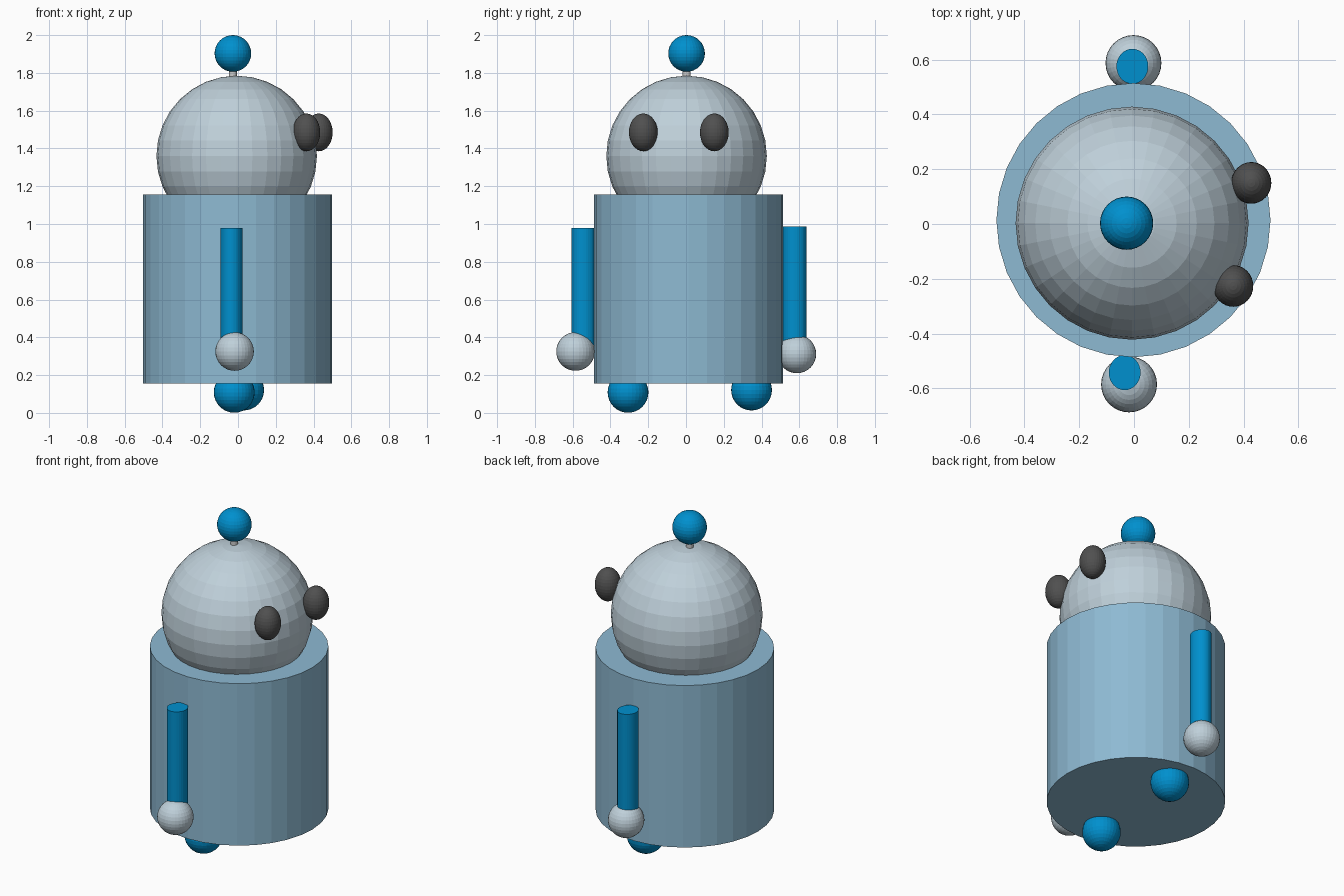
import bpy

if "Cube" in bpy.data.objects:
    bpy.data.objects.remove(bpy.data.objects["Cube"])


def material(name, color):
    m = bpy.data.materials.new(name)
    m.diffuse_color = (*color, 1)
    m.use_nodes = True
    m.node_tree.nodes["Principled BSDF"].inputs["Base Color"].default_value = m.diffuse_color
    return m


PALE = material("pale_blue", (0.27, 0.49, 0.65))
BLUE = material("bright_blue", (0.0, 0.28, 0.62))
SILVER = material("silver", (0.52, 0.63, 0.70))
DARK = material("dark_grey", (0.08, 0.08, 0.08))


def finish(name, mat, scale=(1, 1, 1)):
    ob = bpy.context.object
    ob.name = name
    ob.scale = scale
    if mat:
        ob.data.materials.append(mat)
    return ob


def ball(name, loc, radii, mat):
    bpy.ops.mesh.primitive_uv_sphere_add(segments=32, ring_count=16, radius=1, location=loc)
    return finish(name, mat, radii)


def tube(name, x, y, z0, z1, rx, ry, mat):
    bpy.ops.mesh.primitive_cylinder_add(vertices=32, radius=1, depth=1,
                                        location=(x, y, (z0 + z1) / 2))
    return finish(name, mat, (rx, ry, z1 - z0))


# Body and head
tube("body", -0.002, 0.014, 0.155, 1.155, 0.5, 0.5, PALE)
ball("head", (-0.007, 0.003, 1.36), (0.425,) * 3, SILVER)

# Antenna
tube("antenna_stem", -0.027, 0.003, 1.7, 1.88, 0.021, 0.021, None)
ball("antenna_tip", (-0.027, 0.003, 1.903), (0.097,) * 3, BLUE)

# Eyes look towards +x
for side, x, y in (("right", 0.362, -0.226), ("left", 0.428, 0.15)):
    ball("eye_" + side, (x, y, 1.485), (0.073, 0.076, 0.1), DARK)

# Arms with hands, and feet
for side, ax, ay, top, hx, hy, hz, foot in (
        ("right", -0.034, -0.542, 0.98, -0.018, -0.585, 0.325, (-0.02, -0.307, 0.109)),
        ("left", -0.006, 0.575, 0.988, -0.002, 0.587, 0.312, (0.03, 0.347, 0.121))):
    tube("arm_" + side, ax, ay, 0.36, top, 0.058, 0.064, BLUE)
    ball("hand_" + side, (hx, hy, hz), (0.102,) * 3, SILVER)
    ball("foot_" + side, foot, (0.108,) * 3, BLUE)
